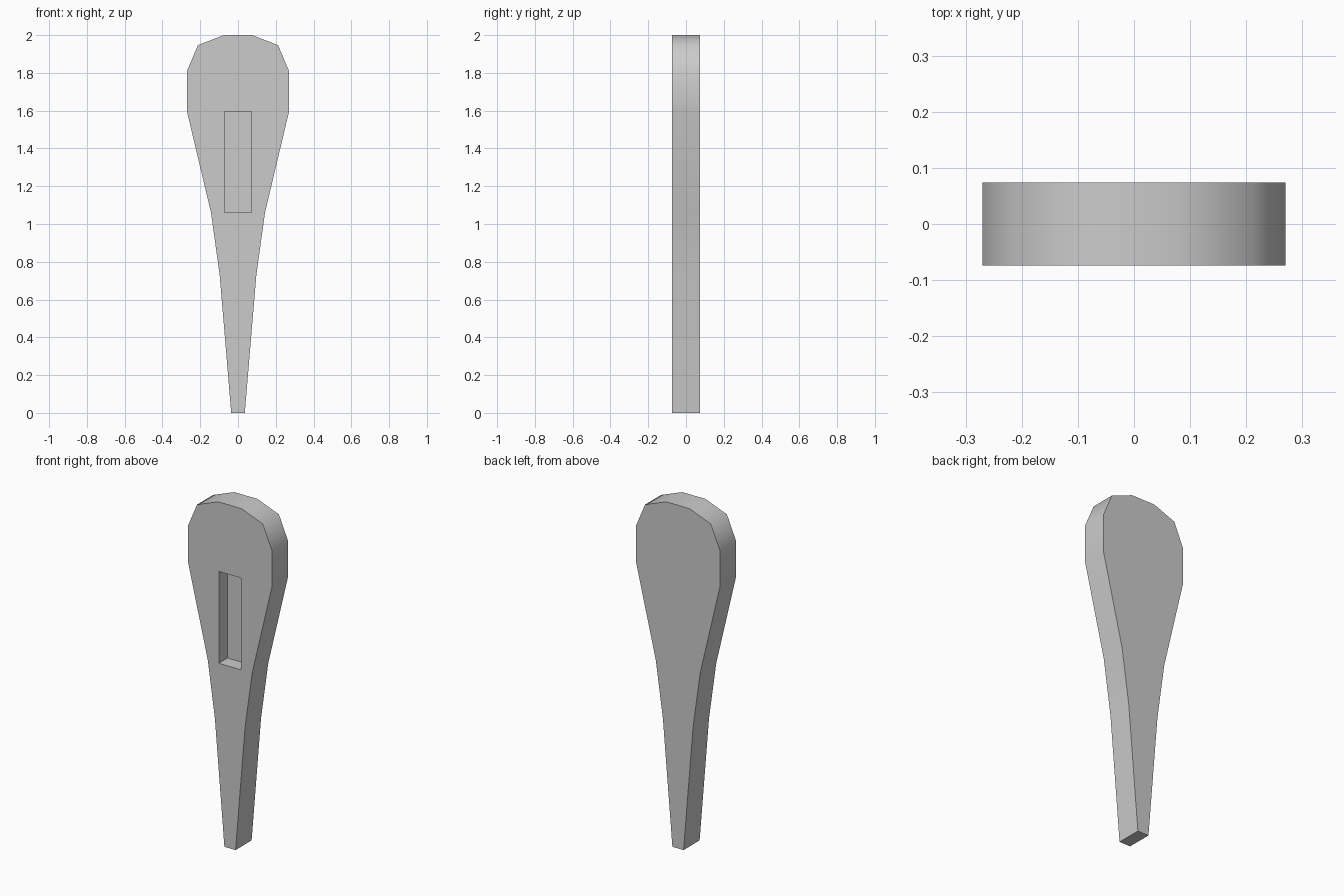
import bpy
import bmesh
import math
from mathutils import Vector

cube = bpy.data.objects.get("Cube")
if cube:
    bpy.data.objects.remove(cube, do_unlink=True)

HALF_DEPTH = 0.074
SLOT_DEPTH = 0.08

# Single material
grey = bpy.data.materials.new("plain grey")
grey.use_nodes = True
colour = (0.6, 0.6, 0.6, 1.0)
grey.diffuse_color = colour
grey.node_tree.nodes["Principled BSDF"].inputs["Base Color"].default_value = colour


def extruded(name, outline, y_front, y_back):
    """Solid made by extruding an x-z outline along y."""
    bm = bmesh.new()
    face = bm.faces.new([bm.verts.new((x, y_front, z)) for x, z in outline])
    new = bmesh.ops.extrude_face_region(bm, geom=[face])["geom"]
    verts = [v for v in new if isinstance(v, bmesh.types.BMVert)]
    bmesh.ops.translate(bm, verts=verts, vec=Vector((0, y_back - y_front, 0)))
    bmesh.ops.recalc_face_normals(bm, faces=bm.faces)
    mesh = bpy.data.meshes.new(name)
    bm.to_mesh(mesh)
    bm.free()
    mesh.materials.append(grey)
    obj = bpy.data.objects.new(name, mesh)
    bpy.context.collection.objects.link(obj)
    return obj


# Tapered handle with a rounded head, mirrored about x = 0
half = [(0.036, 0), (0.097, 0.73), (0.143, 1.06), (0.27, 1.595),
        (0.27, 1.81), (0.212, 1.947), (0.075, 2.0)]
outline = half + [(-x, z) for x, z in reversed(half)]
handle = extruded("tapered_handle", outline, -HALF_DEPTH, HALF_DEPTH)

# Rectangular slot sunk into the front
slot = [(-0.072, 1.06), (0.072, 1.06), (0.072, 1.595), (-0.072, 1.595)]
cutter = extruded("slot_cutter", slot, -HALF_DEPTH - 0.1, -HALF_DEPTH + SLOT_DEPTH)
cut = handle.modifiers.new("slot", "BOOLEAN")
cut.operation = "DIFFERENCE"
cut.solver = "EXACT"
cut.object = cutter

bpy.ops.object.select_all(action="DESELECT")
handle.select_set(True)
bpy.context.view_layer.objects.active = handle
bpy.ops.object.modifier_apply(modifier=cut.name)
bpy.data.objects.remove(cutter, do_unlink=True)

# Smooth rim, crisp front and back edges
bpy.ops.object.shade_smooth_by_angle(angle=math.radians(60))
